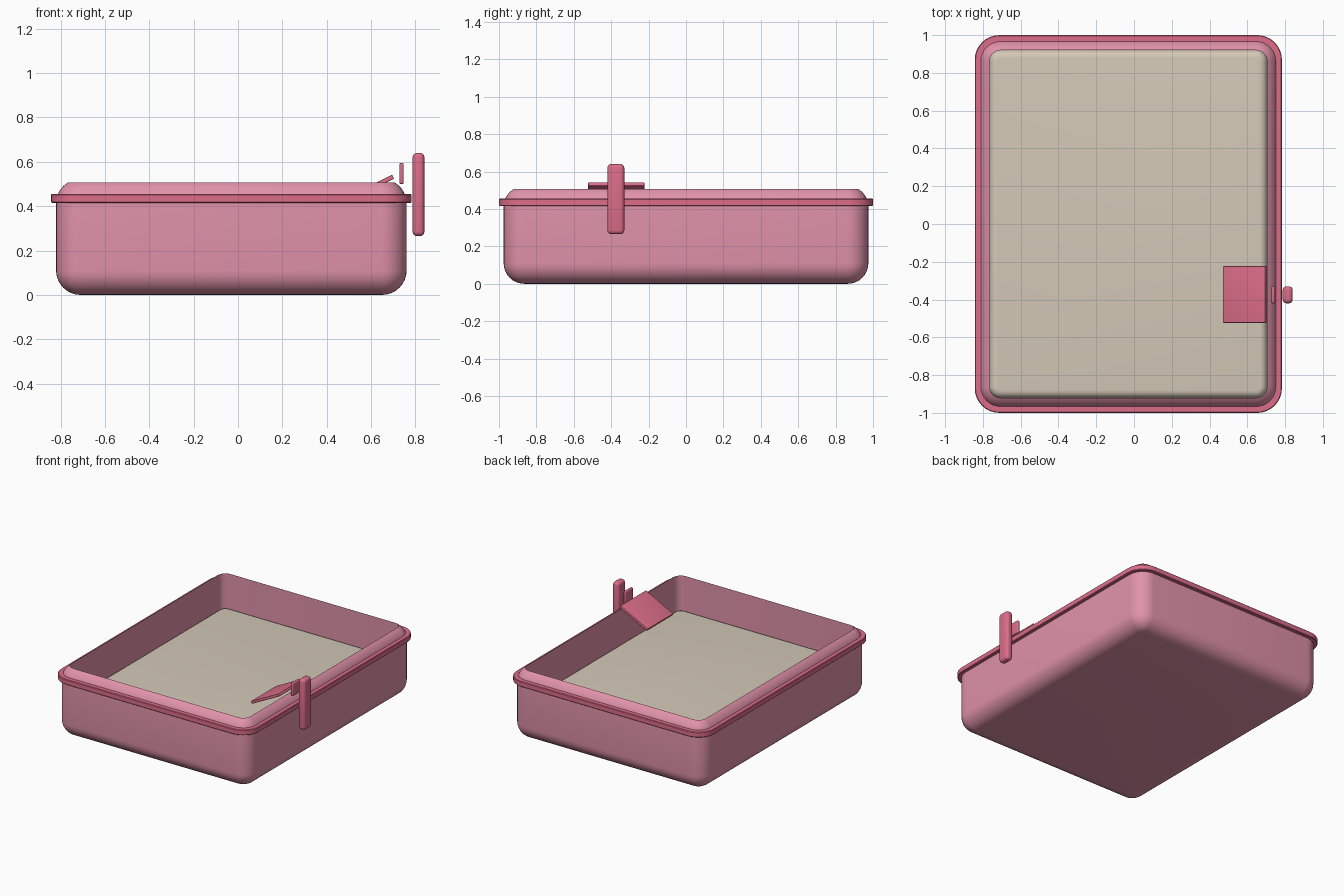
import bpy, bmesh, math

if "Cube" in bpy.data.objects:
    bpy.data.objects.remove(bpy.data.objects["Cube"])

CX = -0.03  # tray centre in x


def material(name, rgb):
    m = bpy.data.materials.new(name)
    m.diffuse_color = (*rgb, 1)
    m.use_nodes = True
    m.node_tree.nodes["Principled BSDF"].inputs["Base Color"].default_value = m.diffuse_color
    return m


LIGHT = material("light pink", (0.75, 0.29, 0.40))
DARK = material("rose pink", (0.72, 0.155, 0.25))
SAND = material("sand beige", (0.66, 0.585, 0.48))


def finish(bm, name, mat):
    bmesh.ops.recalc_face_normals(bm, faces=bm.faces)
    me = bpy.data.meshes.new(name)
    bm.to_mesh(me)
    bm.free()
    ob = bpy.data.objects.new(name, me)
    bpy.context.collection.objects.link(ob)
    me.materials.append(mat)
    bpy.ops.object.select_all(action='DESELECT')
    ob.select_set(True)
    bpy.context.view_layer.objects.active = ob
    bpy.ops.object.shade_smooth_by_angle(angle=math.radians(35))
    return ob


def rounded_rect(hx, hy, r, n=8):
    pts = []
    for q, (sx, sy) in enumerate([(1, 1), (-1, 1), (-1, -1), (1, -1)]):
        for i in range(n + 1):
            a = (q + i / n) * math.pi / 2
            pts.append((CX + sx * (hx - r) + r * math.cos(a),
                        sy * (hy - r) + r * math.sin(a)))
    return pts


def loft(name, mat, profile, hx, hy, radius, closed=False):
    """Sweep (inset, z) points round a rounded rectangle."""
    bm = bmesh.new()
    rings = [[bm.verts.new((x, y, z)) for x, y in
              rounded_rect(hx - d, hy - d, max(radius - d, 0.004))]
             for d, z in profile]
    pairs = list(zip(rings, rings[1:]))
    if closed:
        pairs.append((rings[-1], rings[0]))
    for a, b in pairs:
        for i in range(len(a)):
            j = (i + 1) % len(a)
            bm.faces.new((a[i], a[j], b[j], b[i]))
    if not closed:
        bm.faces.new(rings[0])
        bm.faces.new(rings[-1])
    return finish(bm, name, mat)


def arc(cx, cz, r, a0, a1, n=8):
    return [(cx + r * math.cos(math.radians(a0 + (a1 - a0) * i / n)),
             cz + r * math.sin(math.radians(a0 + (a1 - a0) * i / n))) for i in range(n + 1)]


# tray: round bottom edge, lip curving inward, straight inner walls, inner floor
shell = arc(0.11, 0.11, 0.11, 270, 180) + arc(0.11, 0.412, 0.11, 180, 120)
shell.append((0.055, 0.18))
loft("tray", LIGHT, shell, 0.79, 0.975, 0.114)

# flange band round the tray
b = 0.004
loft("rim_flange", DARK,
     [(b, 0.415), (0, 0.415 + b), (0, 0.455 - b), (b, 0.455), (0.04, 0.455), (0.04, 0.415)],
     0.813, 1.0, 0.13, closed=True)

# litter bed with softened top edge
loft("litter", SAND, [(0, 0.185)] + arc(0.04, 0.22, 0.04, 180, 90, 6), 0.736, 0.921, 0.06)


def box(name, mat, size, loc, bevel, tilt=0):
    bm = bmesh.new()
    bmesh.ops.create_cube(bm, size=1)
    bmesh.ops.scale(bm, vec=size, verts=bm.verts)
    bmesh.ops.bevel(bm, geom=list(bm.edges), offset=bevel, segments=4,
                    profile=0.5, affect='EDGES')
    ob = finish(bm, name, mat)
    ob.location = loc
    ob.rotation_euler = (0, tilt, 0)
    return ob


# scoop: handle, neck and tilted blade
box("scoop_handle", DARK, (0.053, 0.09, 0.375), (0.8135, -0.375, 0.4525), 0.02)
box("scoop_neck", DARK, (0.02, 0.09, 0.095), (0.737, -0.375, 0.547), 0.008)
box("scoop_blade", DARK, (0.252, 0.30, 0.02), (0.587, -0.373, 0.476), 0.004, -math.radians(27))
